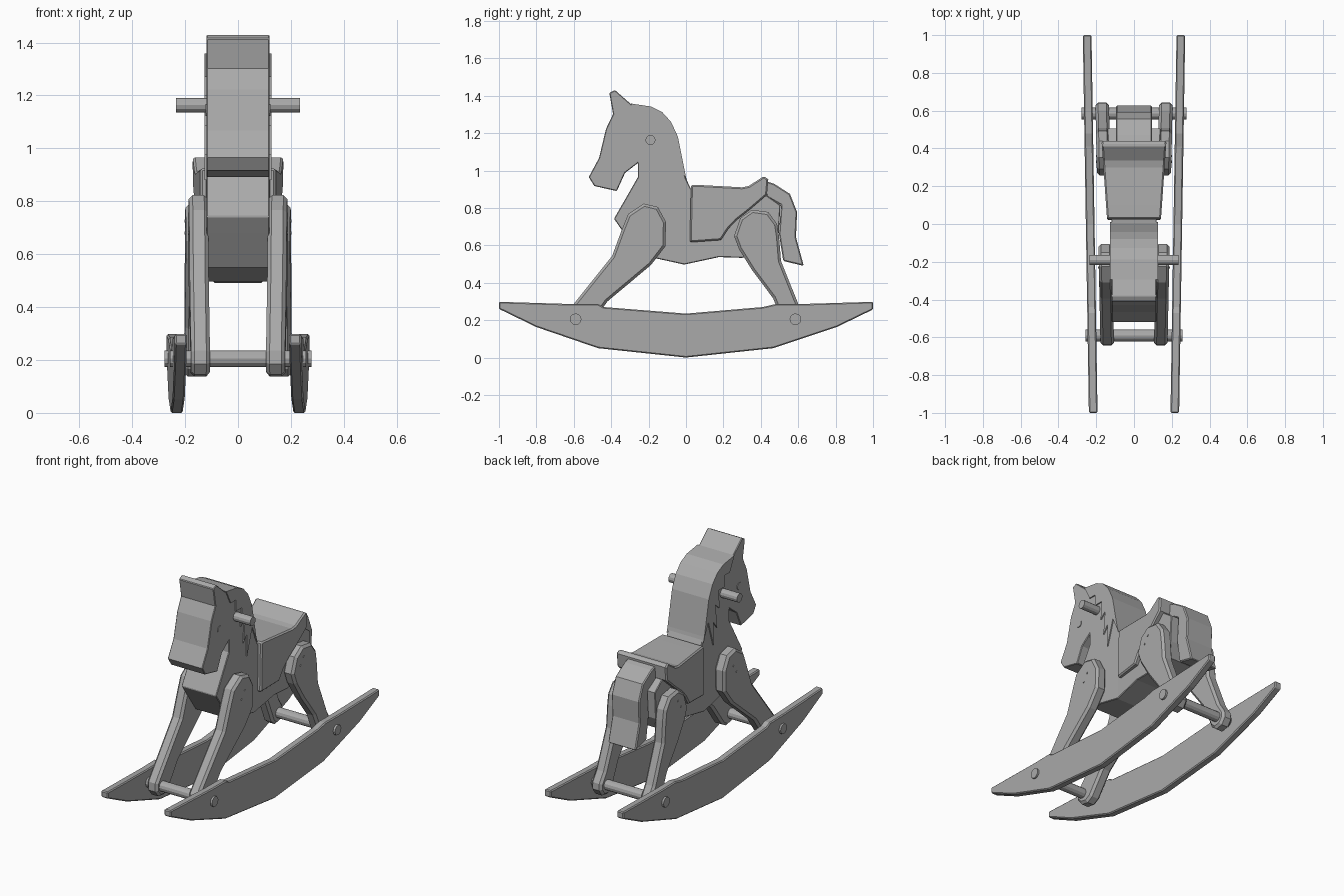
import bpy, bmesh, math
from mathutils import Matrix

if "Cube" in bpy.data.objects:
    bpy.data.objects.remove(bpy.data.objects["Cube"], do_unlink=True)

GREY = (0.4, 0.4, 0.4, 1)
wood = bpy.data.materials.new("plain grey")
wood.use_nodes = True
wood.diffuse_color = GREY
wood.node_tree.nodes["Principled BSDF"].inputs["Base Color"].default_value = GREY


def finish(bm, name, bevel=0):
    bmesh.ops.recalc_face_normals(bm, faces=bm.faces)
    mesh = bpy.data.meshes.new(name)
    bm.to_mesh(mesh)
    bm.free()
    mesh.materials.append(wood)
    ob = bpy.data.objects.new(name, mesh)
    bpy.context.collection.objects.link(ob)
    if bevel:
        mod = ob.modifiers.new("rounded edges", "BEVEL")
        mod.width = bevel
        mod.segments = 1
        mod.limit_method = 'ANGLE'
        mod.angle_limit = math.radians(62)
    return ob


def board(name, profile, half, centre=0, shear=0, taper=0, taper_from=None, bevel=0):
    """Cut a (y, z) outline from a board; shear skews it in plan, taper widens it to the rear."""
    bm = bmesh.new()
    face = bm.faces.new([bm.verts.new((-half, y, z)) for y, z in profile])
    grown = bmesh.ops.extrude_face_region(bm, geom=[face])
    verts = [v for v in grown["geom"] if isinstance(v, bmesh.types.BMVert)]
    bmesh.ops.translate(bm, verts=verts, vec=(2 * half, 0, 0))
    if taper_from is not None:
        bmesh.ops.bisect_plane(bm, geom=bm.verts[:] + bm.edges[:] + bm.faces[:],
                               plane_co=(0, taper_from, 0), plane_no=(0, 1, 0))
    for v in bm.verts:
        y = v.co.y if taper_from is None else max(0, v.co.y - taper_from)
        v.co.x += math.copysign(taper * y, v.co.x)
        v.co.x += centre + shear * v.co.y
    return finish(bm, name, bevel)


def rod(name, y, z, radius, x0, x1, sides=12):
    bm = bmesh.new()
    place = Matrix.Translation(((x0 + x1) / 2, y, z)) @ Matrix.Rotation(math.pi / 2, 4, 'Y')
    bmesh.ops.create_cone(bm, cap_ends=True, segments=sides, radius1=radius,
                          radius2=radius, depth=x1 - x0, matrix=place)
    return finish(bm, name)


# Outlines as (y, z)
rocker = [(-1, .298), (-1, .26), (-.8, .163), (-.47, .05), (0, 0), (.465, .05), (.81, .165),
          (1, .257), (1, .298), (.61, .286), (.48, .286), (.41, .27), (0, .235),
          (-.44, .27), (-.47, .286), (-.61, .286)]
front_leg = [(-.6, .287), (-.395, .543), (-.342, .687), (-.31, .767), (-.225, .823),
             (-.15, .805), (-.107, .725), (-.11, .595), (-.187, .495), (-.42, .3),
             (-.52, .16), (-.56, .137), (-.61, .145), (-.643, .185), (-.64, .235)]
back_leg = [(.6, .287), (.508, .516), (.497, .65), (.487, .714), (.44, .778), (.353, .79),
            (.29, .745), (.257, .65), (.283, .58), (.353, .468), (.465, .318),
            (.53, .165), (.565, .137), (.615, .145), (.643, .185), (.64, .225)]
body = [(-.41, 1.415), (-.38, 1.43), (-.294, 1.355), (-.187, 1.338), (-.128, 1.31),
        (-.082, 1.256), (-.046, 1.178), (-.004, .965), (.025, .905), (.32, .89), (.43, .868),
        (.505, .815), (.495, .65), (.45, .57), (.3, .533), (.176, .537), (-.01, .497),
        (-.25, .55), (-.342, .68), (-.385, .742), (-.257, .965), (-.257, 1.04), (-.326, .987),
        (-.37, .89), (-.49, .917), (-.52, .965), (-.465, 1.067), (-.428, 1.222), (-.39, 1.302)]
mane = [(-.294, 1.358), (-.187, 1.342), (-.128, 1.313), (-.08, 1.26), (-.043, 1.18),
        (0, .965), (.01, .93), (-.04, 1.04), (-.09, .88), (-.09, 1.02), (-.125, .975),
        (-.11, 1.12), (-.15, 1.085), (-.14, 1.2), (-.2, 1.2), (-.2, 1.27), (-.25, 1.27)]
saddle = [(.027, .924), (.1, .921), (.3, .91), (.335, .917), (.417, .97), (.44, .953),
          (.433, .87), (.34, .79), (.27, .735), (.225, .687), (.187, .628), (.02, .616)]
tail = [(.42, .945), (.47, .93), (.556, .875), (.594, .778), (.588, .644), (.63, .49),
        (.52, .516), (.497, .66), (.508, .815), (.43, .86)]

# Body, mane, saddle and tail
board("body", body, .119, taper=.045, taper_from=0, bevel=.004)
board("mane", mane, .126)
board("saddle", saddle, .141, taper=.07, bevel=.008)
board("tail", tail, .095, bevel=.006)

# Legs, rockers and small fittings on both sides
for side, s in (("left", 1), ("right", -1)):
    board(side + "_rocker", rocker, .023, s * .232, s * .016, bevel=.006)
    for name, outline, mid in (("front_leg", front_leg, -.2), ("back_leg", back_leg, .36)):
        board(f"{side}_{name}", outline, .036, s * .155, s * .021, bevel=.014)
        x = s * (.191 + .021 * mid)
        for dy, dz in ((0, .725), (-.03, .68)):
            rod(f"{side}_{name}_peg", mid + dy, dz, .006, x - .003, x + .003, 8)
    rod(side + "_eye", -.35, 1.145, .022, s * .119 - .004, s * .119 + .004)

# Handle and cross bars
rod("handle", -.19, 1.163, .027, -.235, .235)
rod("front_cross_bar", -.59, .205, .031, -.257, .257)
rod("back_cross_bar", .585, .205, .031, -.277, .277)
